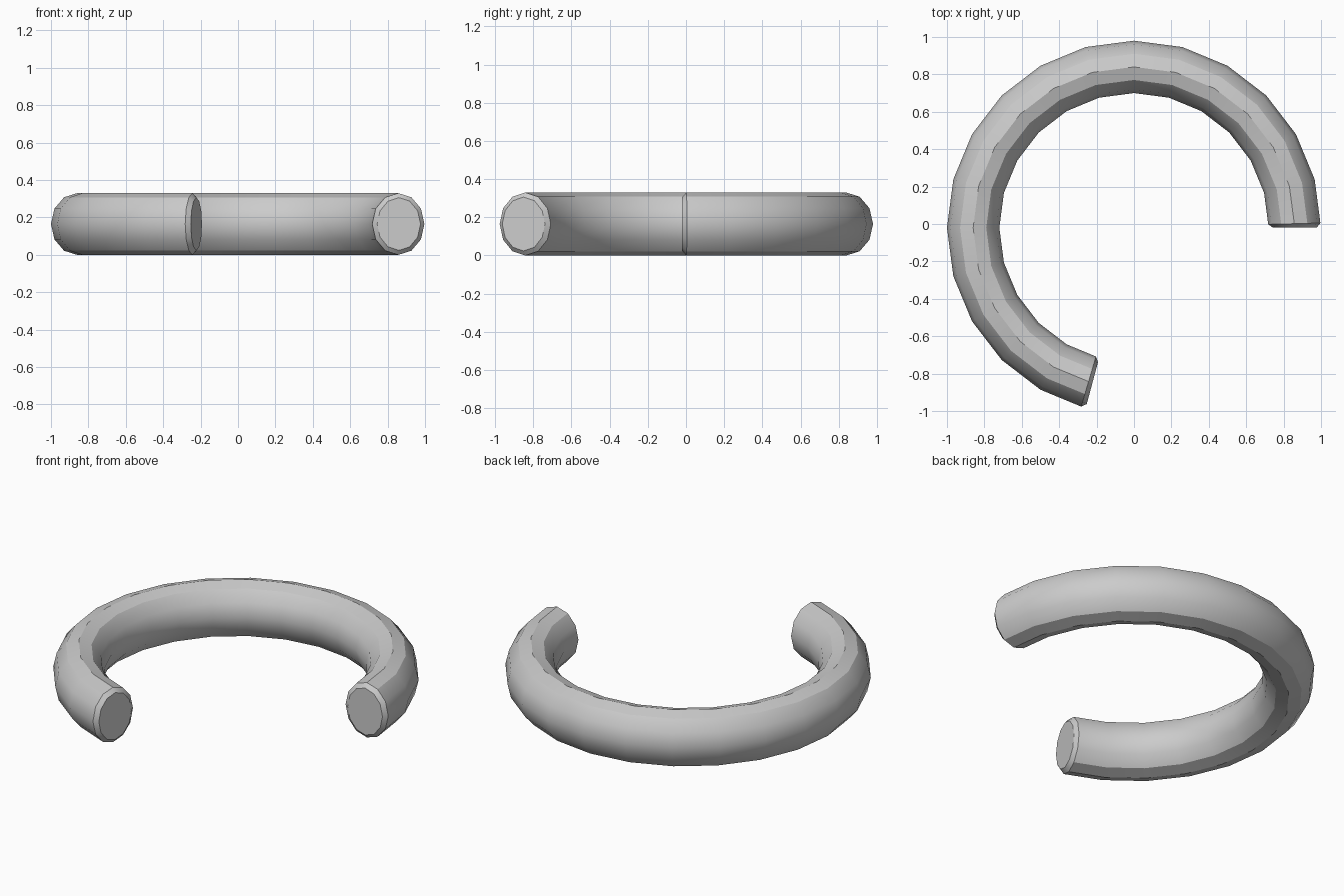
import bpy, bmesh
from math import sin, cos, radians, tau
from mathutils import Vector

if "Cube" in bpy.data.objects:
    bpy.data.objects.remove(bpy.data.objects["Cube"])

CENTRE = Vector((0, -0.02, 0.165))
R, TUBE_W, TUBE_H = 0.86, 0.14, 0.165
SIDES, STEPS, STEP = 12, 17, radians(15)
INSET, DEPTH = 0.024, 0.022


def ring(angle, inset=0.0):
    """Elliptical cross-section of the tube at an angle round the arc."""
    pts = []
    for i in range(SIDES):
        a = tau * i / SIDES
        r = R + (TUBE_W - inset) * cos(a)
        pts.append(CENTRE + Vector((r * cos(angle), r * sin(angle), (TUBE_H - inset) * sin(a))))
    return pts


def slide(src, dst):
    """Move a section along the tube edges by the chamfer depth."""
    t = DEPTH / (R * STEP)
    return [p.lerp(q, t) for p, q in zip(src, dst)]


# Sections: chamfered cap, rim, arc, rim, chamfered cap
arc = [ring(k * STEP) for k in range(STEPS + 1)]
sections = ([ring(0, INSET), slide(arc[0], arc[1])] + arc[1:-1]
            + [slide(arc[-1], arc[-2]), ring(STEPS * STEP, INSET)])

# Skin the open ring
bm = bmesh.new()
loops = [[bm.verts.new(p) for p in s] for s in sections]
for a, b in zip(loops, loops[1:]):
    for i in range(SIDES):
        j = (i + 1) % SIDES
        bm.faces.new((a[i], a[j], b[j], b[i]))
bm.faces.new(loops[0])
bm.faces.new(loops[-1])
bmesh.ops.recalc_face_normals(bm, faces=bm.faces)

mesh = bpy.data.meshes.new("open_ring")
bm.to_mesh(mesh)
bm.free()
obj = bpy.data.objects.new("open_ring", mesh)
bpy.context.collection.objects.link(obj)
bpy.context.view_layer.objects.active = obj
obj.select_set(True)
bpy.ops.object.shade_smooth_by_angle(angle=radians(30))
